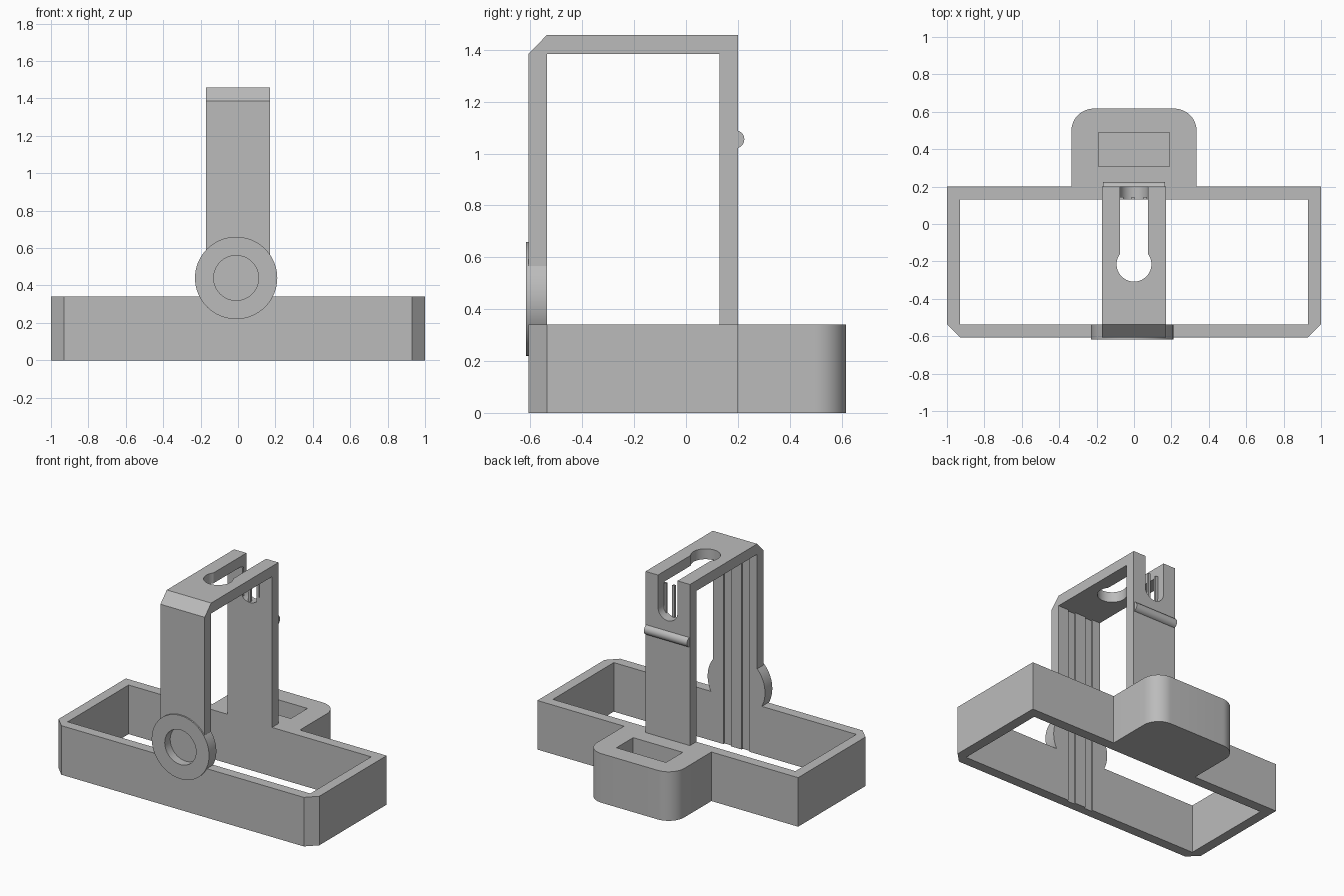
import bpy, bmesh, math
from mathutils import Vector

if "Cube" in bpy.data.objects:
    bpy.data.objects.remove(bpy.data.objects["Cube"], do_unlink=True)

grey = bpy.data.materials.new("plain grey")
grey.use_nodes = True
grey.diffuse_color = (0.5, 0.5, 0.5, 1)
grey.node_tree.nodes["Principled BSDF"].inputs["Base Color"].default_value = (0.5, 0.5, 0.5, 1)


def prism(name, outline, axis, lo, hi):
    """Extrude a 2D outline along x, y or z between lo and hi."""
    place = {"x": lambda a, b, t: (t, a, b),
             "y": lambda a, b, t: (a, t, b),
             "z": lambda a, b, t: (a, b, t)}[axis]
    bm = bmesh.new()
    face = bm.faces.new([bm.verts.new(place(a, b, lo)) for a, b in outline])
    ext = bmesh.ops.extrude_face_region(bm, geom=[face])
    verts = [v for v in ext["geom"] if isinstance(v, bmesh.types.BMVert)]
    bmesh.ops.translate(bm, verts=verts, vec=Vector(place(0, 0, hi - lo)))
    bmesh.ops.recalc_face_normals(bm, faces=bm.faces)
    mesh = bpy.data.meshes.new(name)
    bm.to_mesh(mesh)
    bm.free()
    mesh.materials.append(grey)
    obj = bpy.data.objects.new(name, mesh)
    bpy.context.collection.objects.link(obj)
    return obj


def rect(a0, a1, b0, b1):
    return [(a0, b0), (a1, b0), (a1, b1), (a0, b1)]


def arc(ca, cb, r, start, end, steps):
    angles = [math.radians(start + (end - start) * i / steps) for i in range(steps + 1)]
    return [(ca + r * math.cos(t), cb + r * math.sin(t)) for t in angles]


def circle(ca, cb, r, n=64):
    return arc(ca, cb, r, 0, 360, n)[:-1]


def cut(obj, cutters):
    bpy.context.view_layer.objects.active = obj
    for cutter in cutters:
        mod = obj.modifiers.new("cut", "BOOLEAN")
        mod.operation, mod.solver, mod.object = "DIFFERENCE", "EXACT", cutter
        bpy.ops.object.modifier_apply(modifier=mod.name)


FRONT, FRONT_IN, BACK_IN, BACK = -0.607, -0.537, 0.13, 0.2
RIM, TOP_IN, TOP = 0.34, 1.385, 1.457
HALF, RING_X, RING_Z = 0.17, -0.01, 0.44

# Rectangular base frame with chamfered front corners
frame = prism("base_frame", [(-0.93, FRONT), (0.93, FRONT), (1, FRONT_IN), (1, BACK),
                             (-1, BACK), (-1, FRONT_IN)], "z", 0, RIM)

# Rounded block behind the frame
block = prism("rear_block", [(-0.335, BACK), (0.335, BACK)]
              + arc(0.215, 0.497, 0.12, 0, 90, 12)
              + arc(-0.215, 0.497, 0.12, 90, 180, 12), "z", 0, RIM)

# Upright arch: front post, top bar and back post in one profile
arch = prism("upright_arch", [(FRONT, RIM), (FRONT, TOP_IN), (FRONT_IN, TOP), (BACK, TOP),
                              (BACK, RIM), (BACK_IN, RIM), (BACK_IN, TOP_IN),
                              (FRONT_IN, TOP_IN), (FRONT_IN, RIM)], "x", -HALF, HALF)

# Round boss on the front post
boss = prism("front_ring", circle(RING_X, RING_Z, 0.22), "y", -0.617, FRONT_IN)

# Cutters
opening = prism("frame_opening", rect(-0.93, 0.93, FRONT_IN, BACK_IN), "z", -0.1, 0.5)
pocket = prism("block_pocket", rect(-0.19, 0.19, 0.307, 0.49), "z", 0.06, 0.5)
recess = prism("ring_recess", circle(RING_X, RING_Z, 0.12), "y", -0.7, -0.557)
keyhole = prism("top_keyhole", circle(0, -0.215, 0.093), "z", 1.3, 1.6)
slot_top = prism("top_slot", rect(-0.075, 0.075, -0.2, 0.3), "z", TOP_IN - 0.05, 1.6)
slot_back = prism("back_slot", arc(0, 1.235, 0.075, 180, 360, 24)
                  + [(0.075, 1.6), (-0.075, 1.6)], "y", 0.05, 0.3)
grooves = [prism("post_groove", rect(x - 0.03, x + 0.03, FRONT_IN - 0.012, -0.45),
                 "z", -0.1, TOP_IN) for x in (RING_X - 0.07, RING_X + 0.07)]

cut(frame, [opening, recess] + grooves)
cut(block, [pocket])
cut(arch, [recess, keyhole, slot_top, slot_back] + grooves)
cut(boss, [recess] + grooves)
for cutter in [opening, pocket, recess, keyhole, slot_top, slot_back] + grooves:
    bpy.data.objects.remove(cutter, do_unlink=True)

# Thin prongs standing in the back slot
prongs = [prism("slot_prong", rect(x - 0.009, x + 0.009, BACK_IN, 0.145), "z", 1.165, TOP_IN)
          for x in (-0.066, -0.005, 0.06)]

# Rounded ridge across the back post
ridge = prism("back_ridge", circle(0.19, 1.055, 0.035, 32), "x", -0.165, 0.165)

# Smooth curved walls, keep hard edges
bpy.ops.object.select_all(action="DESELECT")
for obj in [frame, block, arch, boss, ridge]:
    obj.select_set(True)
bpy.context.view_layer.objects.active = frame
bpy.ops.object.shade_smooth_by_angle(angle=math.radians(30))
